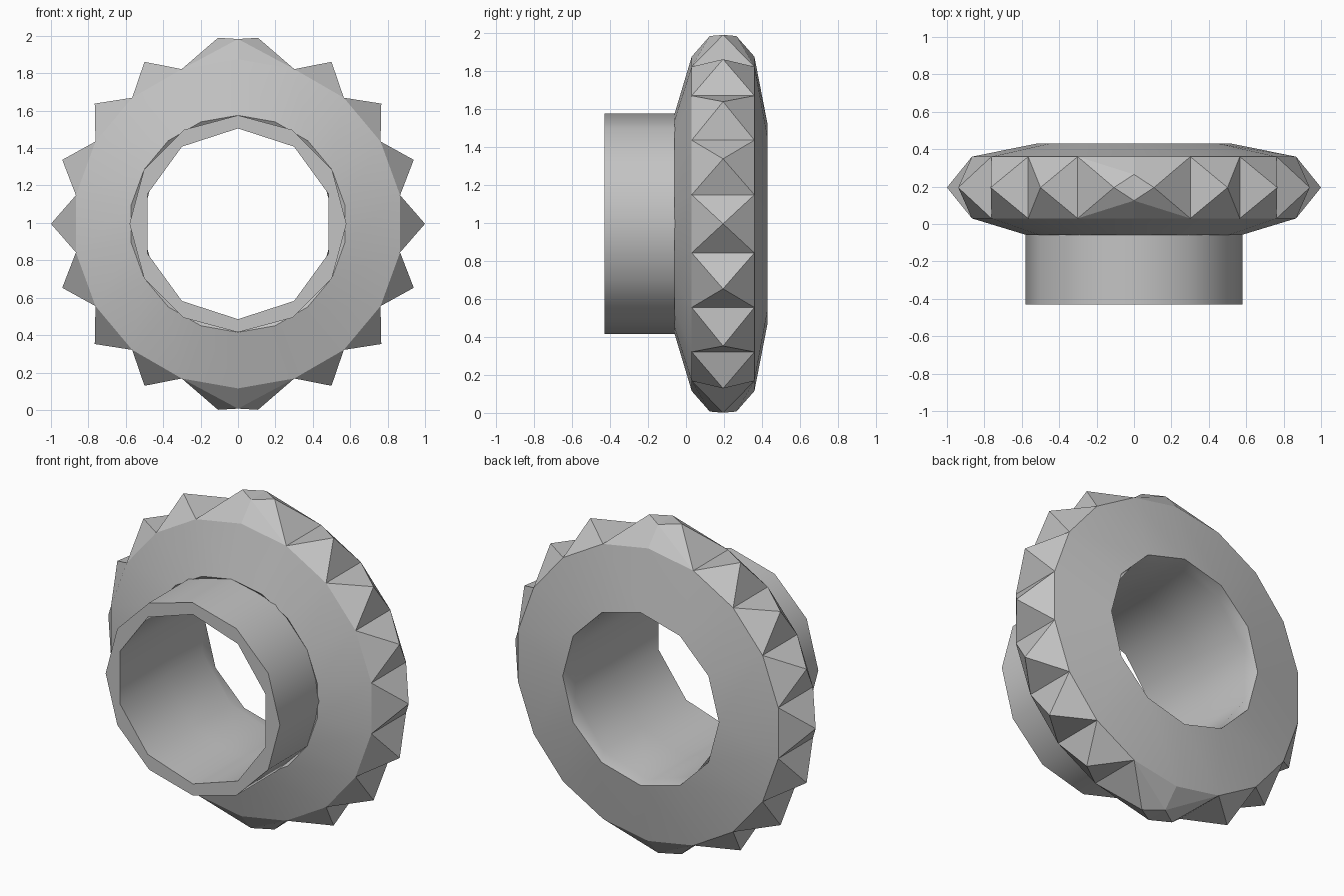
import bpy, bmesh
from math import sin, cos, pi, radians
from mathutils import Vector

cube = bpy.data.objects.get("Cube")
if cube:
    bpy.data.objects.remove(cube, do_unlink=True)

CZ = 0.995                   # height of the axle
FRONT, BACK = 0.03, 0.36     # edges of the rim
RIM, SIDES = 0.88, 18

metal = bpy.data.materials.new("plain grey")
grey = (0.55, 0.55, 0.55, 1)
metal.use_nodes = True
metal.diffuse_color = grey
metal.node_tree.nodes["Principled BSDF"].inputs["Base Color"].default_value = grey


def polar(radius, y, angle):
    """Point around the axle; angle zero is straight up."""
    return Vector((radius * sin(angle), y, CZ + radius * cos(angle)))


def finish(name, bm, smooth):
    bmesh.ops.recalc_face_normals(bm, faces=bm.faces[:])
    mesh = bpy.data.meshes.new(name)
    bm.to_mesh(mesh)
    bm.free()
    mesh.materials.append(metal)
    obj = bpy.data.objects.new(name, mesh)
    bpy.context.collection.objects.link(obj)
    if smooth:
        mesh.polygons.foreach_set("use_smooth", [True] * len(mesh.polygons))
        mesh.set_sharp_from_angle(angle=radians(40))
    return obj


def bridge(bm, a, b):
    """Join two rings that may differ in their number of sides."""
    n, m = len(a), len(b)
    i = j = 0
    while i < n or j < m:
        p, q = a[i % n], b[j % m]
        step_a, step_b = (i + 1) * m, (j + 1) * n
        if step_a == step_b:
            bm.faces.new((p, a[(i + 1) % n], b[(j + 1) % m], q))
            i, j = i + 1, j + 1
        elif step_a < step_b:
            bm.faces.new((p, a[(i + 1) % n], q))
            i += 1
        else:
            bm.faces.new((p, b[(j + 1) % m], q))
            j += 1


def ring_solid(name, profile):
    """Closed ring from (sides, radius, y) loops."""
    bm = bmesh.new()
    loops = [[bm.verts.new(polar(r, y, 2 * pi * k / n)) for k in range(n)]
             for n, r, y in profile]
    for a, b in zip(loops, loops[1:] + loops[:1]):
        bridge(bm, a, b)
    return finish(name, bm, True)


# Hub collar: twelve-sided outside, ten-sided bore
ring_solid("hub_collar", [(12, 0.58, 0), (12, 0.58, -0.43),
                          (10, 0.51, -0.43), (10, 0.51, 0)])

# Wheel disc with conical sides
ring_solid("wheel_disc", [(10, 0.51, 0), (10, 0.51, BACK), (12, 0.52, 0.43),
                          (SIDES, RIM, BACK), (SIDES, RIM, FRONT),
                          (SIDES, 0.58, -0.06)])

# Pyramid studs, one on each rim face
MID = (FRONT + BACK) / 2
STEP = 2 * pi / SIDES


def add_stud(bm, k):
    corners = [polar(RIM, y, a * STEP) for a, y in
               ((k, FRONT), (k + 1, FRONT), (k + 1, BACK), (k, BACK))]
    base = [bm.verts.new(c) for c in corners]
    tip = bm.verts.new(polar(1, MID, (k + 0.5) * STEP))
    bm.faces.new(base)
    for a, b in zip(base, base[1:] + base[:1]):
        bm.faces.new((a, b, tip))


studs = bmesh.new()
for k in range(SIDES):
    if k % 9 not in (0, 8):
        add_stud(studs, k)
finish("rim_studs", studs, False)


# Double studs with a joined crest, at top and bottom
def double_stud(name, turn):
    bm = bmesh.new()

    def vert(radius, y, angle):
        return bm.verts.new(polar(radius, y, turn + angle))

    valley = [vert(RIM, y, 0) for y in (FRONT, BACK)]
    crest = [vert(0.988, MID + d, 0) for d in (-0.07, 0.07)]
    for side in (-1, 1):
        foot = [vert(RIM, y, side * STEP) for y in (FRONT, BACK)]
        tip = vert(1, MID, side * radians(6.15))
        bm.faces.new((foot[0], foot[1], tip))
        bm.faces.new((foot[0], foot[1], valley[1], valley[0]))
        bm.faces.new((crest[0], crest[1], tip))
        for f, c, v in zip(foot, crest, valley):
            bm.faces.new((f, tip, c))
            bm.faces.new((f, c, v))
    finish(name, bm, False)


double_stud("top_double_stud", 0)
double_stud("bottom_double_stud", pi)
